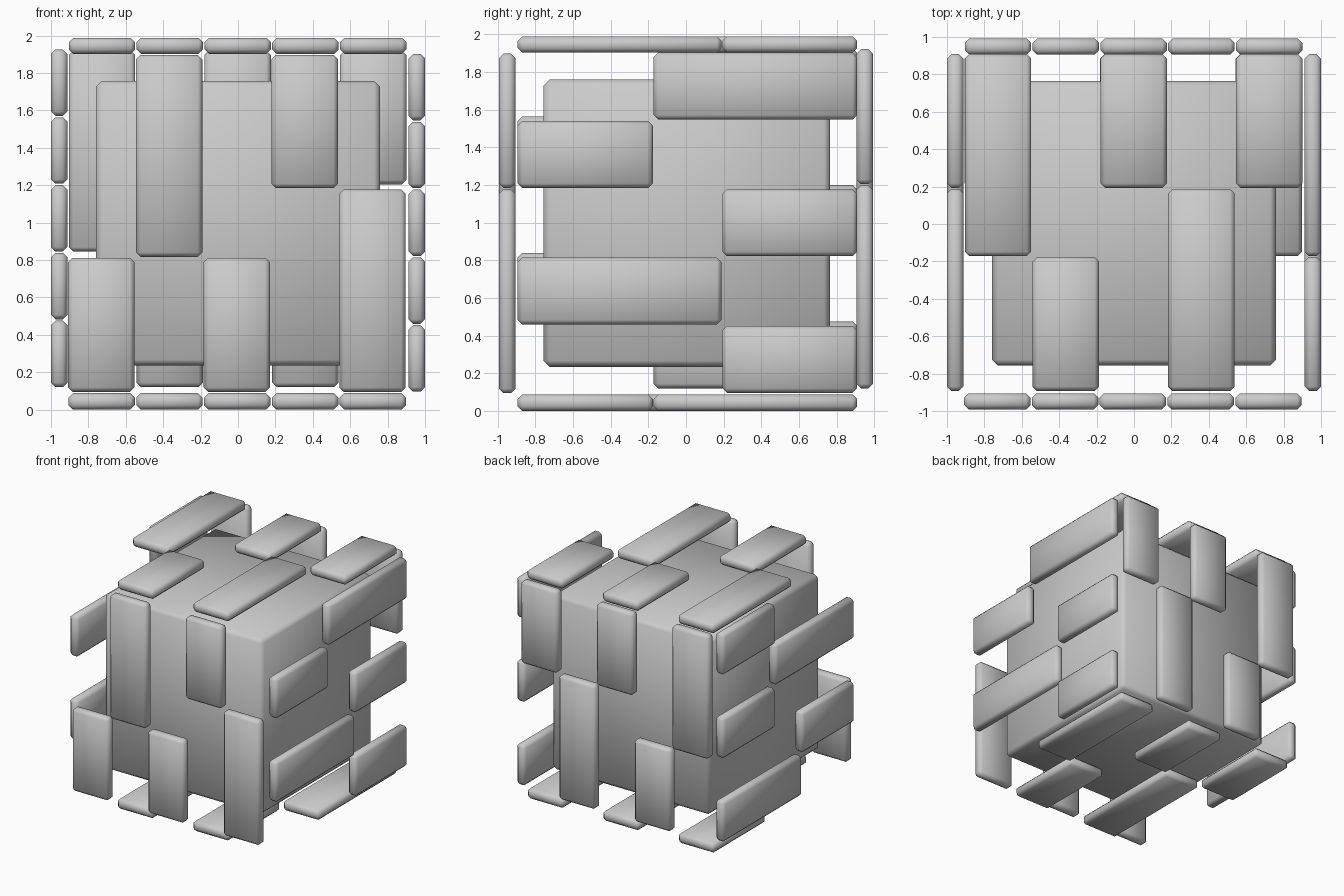
import bpy

if "Cube" in bpy.data.objects:
    bpy.data.objects.remove(bpy.data.objects["Cube"])

PITCH, WIDTH = 0.3625, 0.355      # spacing and width of the slats


def block(name, lo, hi, bevel):
    """Chamfered box between two opposite corners."""
    centre = [(a + b) / 2 for a, b in zip(lo, hi)]
    bpy.ops.mesh.primitive_cube_add(size=1, location=centre)
    ob = bpy.context.object
    ob.name = name
    ob.scale = [b - a for a, b in zip(lo, hi)]
    bpy.ops.object.transform_apply(location=False, rotation=False, scale=True)
    mod = ob.modifiers.new("chamfer", "BEVEL")
    mod.width = bevel
    mod.segments = 1
    bpy.ops.object.modifier_apply(modifier=mod.name)
    bpy.ops.object.shade_smooth_by_angle(angle=1.05)


def slats(name, axis, depth, step_axis, first, spans):
    """Five slats on one face: depth = extent along the face normal,
    first = centre of the lowest slat, spans = extent of each slat's length."""
    long_axis = 3 - axis - step_axis
    for i, span in enumerate(spans):
        c = first + i * PITCH
        lo, hi = [0, 0, 0], [0, 0, 0]
        lo[axis], hi[axis] = depth
        lo[step_axis], hi[step_axis] = c - WIDTH / 2, c + WIDTH / 2
        lo[long_axis], hi[long_axis] = span
        block(f"{name}_slat_{i + 1}", lo, hi, 0.024)


# Inner cube
block("core", (-0.76, -0.757, 0.235), (0.76, 0.765, 1.758), 0.032)

# Front and back slats run vertically
slats("front", 1, (-0.992, -0.905), 0, -0.731,
      [(0.095, 0.812), (0.817, 1.897), (0.095, 0.812), (1.184, 1.897), (0.095, 1.177)])
slats("back", 1, (0.905, 0.992), 0, -0.727,
      [(0.845, 1.92), (0.12, 0.835), (1.204, 1.92), (0.12, 1.198), (1.204, 1.92)])

# Side slats run front to back
REAR_S, REAR_L = (0.193, 0.908), (-0.172, 0.908)
FORE_S, FORE_L = (-0.893, -0.176), (-0.893, 0.188)
slats("right", 0, (0.912, 1.0), 2, 0.274, [REAR_S, FORE_L, REAR_S, FORE_S, REAR_L])
slats("left", 0, (-1.0, -0.912), 2, 0.298, [REAR_L, FORE_S, REAR_S, FORE_L, REAR_S])

# Top and bottom slats run front to back
slats("top", 2, (1.902, 1.988), 0, -0.727, [REAR_L, FORE_S, REAR_S, FORE_L, REAR_S])
slats("bottom", 2, (0.0, 0.088), 0, -0.729, [REAR_S, FORE_L, REAR_S, FORE_S, REAR_L])
